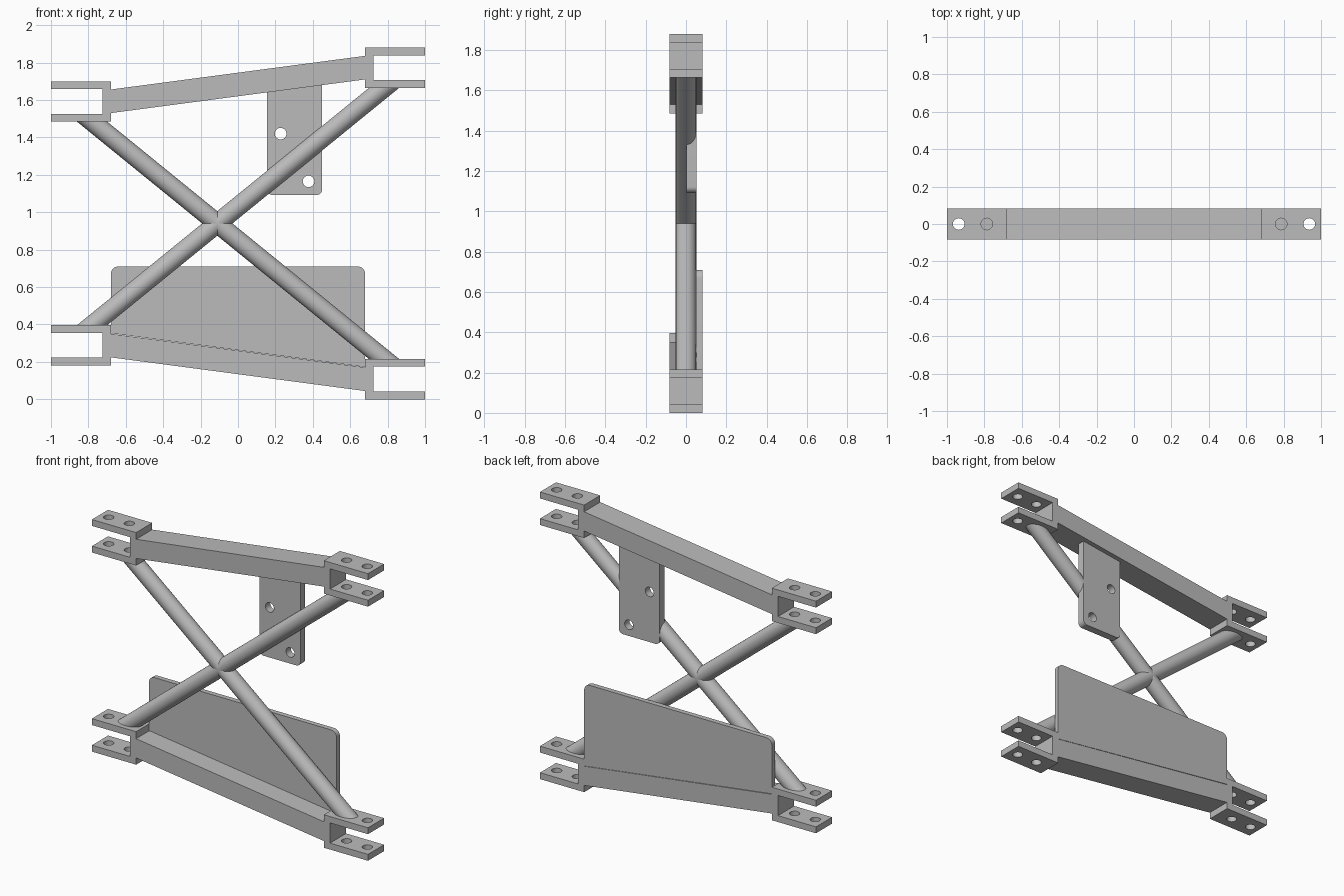
import bpy, bmesh, math
from mathutils import Vector

if "Cube" in bpy.data.objects:
    bpy.data.objects.remove(bpy.data.objects["Cube"])

MID = 0.94      # the frame is symmetric about this height
HALF = 0.083    # half depth of the arms
HOLE = 0.031

steel = bpy.data.materials.new("plain_grey")
steel.diffuse_color = (0.5, 0.5, 0.5, 1)
steel.use_nodes = True
steel.node_tree.nodes["Principled BSDF"].inputs["Base Color"].default_value = steel.diffuse_color


def finish(name, bm):
    bmesh.ops.recalc_face_normals(bm, faces=bm.faces)
    mesh = bpy.data.meshes.new(name)
    bm.to_mesh(mesh)
    bm.free()
    mesh.materials.append(steel)
    ob = bpy.data.objects.new(name, mesh)
    bpy.context.collection.objects.link(ob)
    return ob


def extrude_profile(name, pts, y0, y1):
    """Extrude an x-z outline from y0 to y1."""
    bm = bmesh.new()
    face = bm.faces.new([bm.verts.new((x, y0, z)) for x, z in pts])
    ext = bmesh.ops.extrude_face_region(bm, geom=[face])
    verts = [v for v in ext["geom"] if isinstance(v, bmesh.types.BMVert)]
    bmesh.ops.translate(bm, verts=verts, vec=(0, y1 - y0, 0))
    return finish(name, bm)


def add_rod(bm, a, b, r, sides):
    a, b = Vector(a), Vector(b)
    new = bmesh.ops.create_cone(bm, cap_ends=True, segments=sides, radius1=r,
                                radius2=r, depth=(b - a).length)["verts"]
    rot = (b - a).to_track_quat('Z', 'Y').to_matrix()
    bmesh.ops.rotate(bm, verts=new, matrix=rot)
    bmesh.ops.translate(bm, verts=new, vec=(a + b) / 2)
    return new


def drill(ob, ends):
    """Cut round holes along the given lines."""
    bm = bmesh.new()
    for a, b in ends:
        add_rod(bm, a, b, HOLE, 32)
    cutter = finish(ob.name + "_hole_cutter", bm)
    cutter.hide_render = True
    mod = ob.modifiers.new("holes", 'BOOLEAN')
    mod.operation, mod.solver, mod.object = 'DIFFERENCE', 'EXACT', cutter
    bpy.context.view_layer.objects.active = ob
    bpy.ops.object.modifier_apply(modifier=mod.name)
    bpy.data.objects.remove(cutter)


def smooth(ob):
    bpy.ops.object.select_all(action='DESELECT')
    ob.select_set(True)
    bpy.context.view_layer.objects.active = ob
    bpy.ops.object.shade_smooth_by_angle(angle=math.radians(30))


def corner(cx, cz, r, start):
    """Quarter-circle of outline points."""
    return [(cx + r * math.cos(math.radians(start + 15 * i)),
             cz + r * math.sin(math.radians(start + 15 * i))) for i in range(7)]


def fork(s, z):
    """Outline of a forked end, listed from its lower to its upper shoulder."""
    return [(s * x, z + dz) for x, dz in (
        (0.68, 0.046), (0.68, 0), (1, 0), (1, 0.042), (0.725, 0.042),
        (0.725, 0.174), (1, 0.174), (1, 0.216), (0.68, 0.216), (0.68, 0.172))]


# Sloping arms with a fork at each end
outline = fork(1, 1.664) + fork(-1, 1.484)[::-1]
mirrored = [(x, 2 * MID - z) for x, z in outline]
for name, pts in (("upper_arm", outline), ("lower_arm", mirrored)):
    arm = extrude_profile(name, pts, -HALF, HALF)
    zs = [p[1] for p in pts]
    drill(arm, [((x, 0, min(zs) - 0.1), (x, 0, max(zs) + 0.1))
                for x in (-0.937, -0.787, 0.787, 0.937)])
    smooth(arm)

# Crossed tubes, trimmed level against the forks
a, b = Vector((-0.78, 0, 1.484)), Vector((0.78, 0, 2 * MID - 1.664))
step = (b - a).normalized() * 0.15
for name, flip in (("falling_tube", False), ("rising_tube", True)):
    bm = bmesh.new()
    add_rod(bm, a - step, b + step, 0.051, 40)
    for co, n in ((a, (0, 0, 1)), (b, (0, 0, -1))):
        bmesh.ops.bisect_plane(bm, geom=bm.verts[:] + bm.edges[:] + bm.faces[:],
                               plane_co=co, plane_no=n, clear_outer=True)
        bmesh.ops.holes_fill(bm, edges=[e for e in bm.edges if e.is_boundary])
    if flip:
        for v in bm.verts:
            v.co.z = 2 * MID - v.co.z
    smooth(finish(name, bm))

# Large plate rising from the back of the lower arm
extrude = [(-0.68, 0.353), (0.68, 0.172)]
extrude += corner(0.64, 0.67, 0.04, 0) + corner(-0.64, 0.67, 0.04, 90)
smooth(extrude_profile("back_plate", extrude, 0.05, HALF))

# Small drilled plate hanging from the upper arm
slope = lambda x: 1.53 + (x + 0.68) * 0.18 / 1.36
tab = [(0.45, slope(0.45)), (0.155, slope(0.155))]
tab += corner(0.185, 1.122, 0.03, 180) + corner(0.42, 1.122, 0.03, 270)
plate = extrude_profile("hanging_plate", tab, 0.002, 0.052)
drill(plate, [((x, -0.1, z), (x, 0.2, z)) for x, z in ((0.228, 1.42), (0.377, 1.165))])
smooth(plate)
